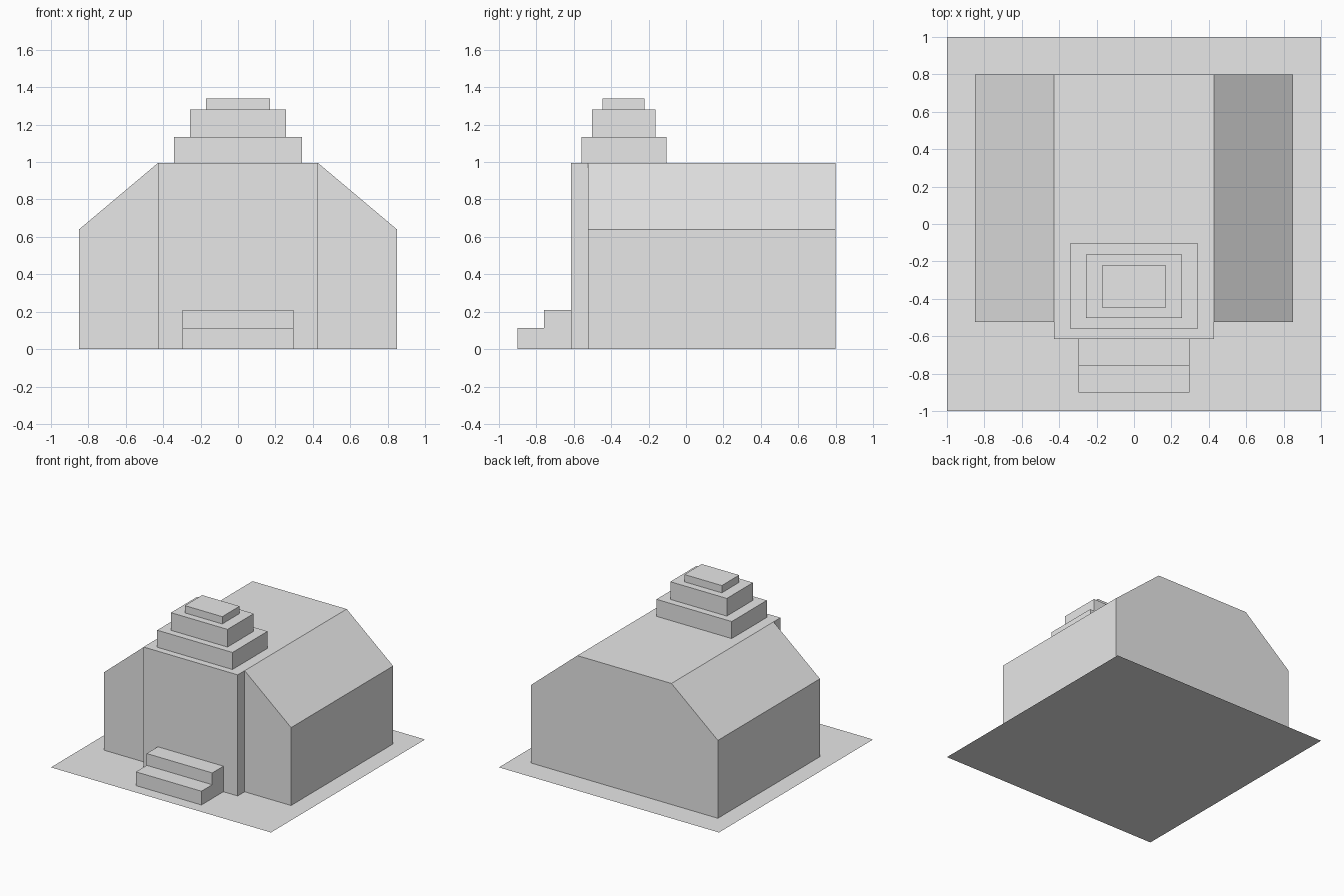
import bpy
import bmesh
from mathutils import Vector

cube = bpy.data.objects.get("Cube")
if cube:
    bpy.data.objects.remove(cube, do_unlink=True)

stone = bpy.data.materials.new("plain_grey")
stone.use_nodes = True
GREY = (0.8, 0.8, 0.8, 1)
stone.diffuse_color = GREY
stone.node_tree.nodes["Principled BSDF"].inputs["Base Color"].default_value = GREY


def prism(name, profile, y0, y1):
    """Extrude an x-z outline along y from y0 to y1."""
    bm = bmesh.new()
    face = bm.faces.new([bm.verts.new((x, y0, z)) for x, z in profile])
    grown = bmesh.ops.extrude_face_region(bm, geom=[face])["geom"]
    moved = [v for v in grown if isinstance(v, bmesh.types.BMVert)]
    bmesh.ops.translate(bm, verts=moved, vec=Vector((0, y1 - y0, 0)))
    bmesh.ops.recalc_face_normals(bm, faces=bm.faces)
    mesh = bpy.data.meshes.new(name)
    bm.to_mesh(mesh)
    bm.free()
    mesh.materials.append(stone)
    obj = bpy.data.objects.new(name, mesh)
    bpy.context.collection.objects.link(obj)
    return obj


def block(name, half, y0, y1, z0, z1):
    """Box centred on x = 0."""
    return prism(name, [(-half, z0), (half, z0), (half, z1), (-half, z1)], y0, y1)


FRONT, WALL, BACK = -0.615, -0.525, 0.8
ROOF, EAVE = 0.995, 0.64

# Flat ground sheet
bpy.ops.mesh.primitive_plane_add(size=2)
ground = bpy.context.object
ground.name = "ground_sheet"
ground.data.materials.append(stone)

# Hall with sloping roof sides
right_side = [(0.85, 0), (0.85, EAVE), (0.428, ROOF)]
left_side = [(-x, z) for x, z in reversed(right_side)]
prism("hall", right_side + left_side, WALL, BACK)

# Projecting entrance front
block("entrance_front", 0.428, FRONT, WALL, 0, ROOF)

# Stepped tower
tiers = [(0.342, -0.56, -0.105, 1.135),
         (0.257, -0.503, -0.163, 1.28),
         (0.17, -0.447, -0.222, 1.34)]
base = ROOF
for i, (half, y0, y1, top) in enumerate(tiers, 1):
    block(f"tower_tier_{i}", half, y0, y1, base, top)
    base = top

# Entrance steps
block("lower_step", 0.298, -0.9, -0.76, 0, 0.113)
block("upper_step", 0.298, -0.76, FRONT, 0, 0.21)
